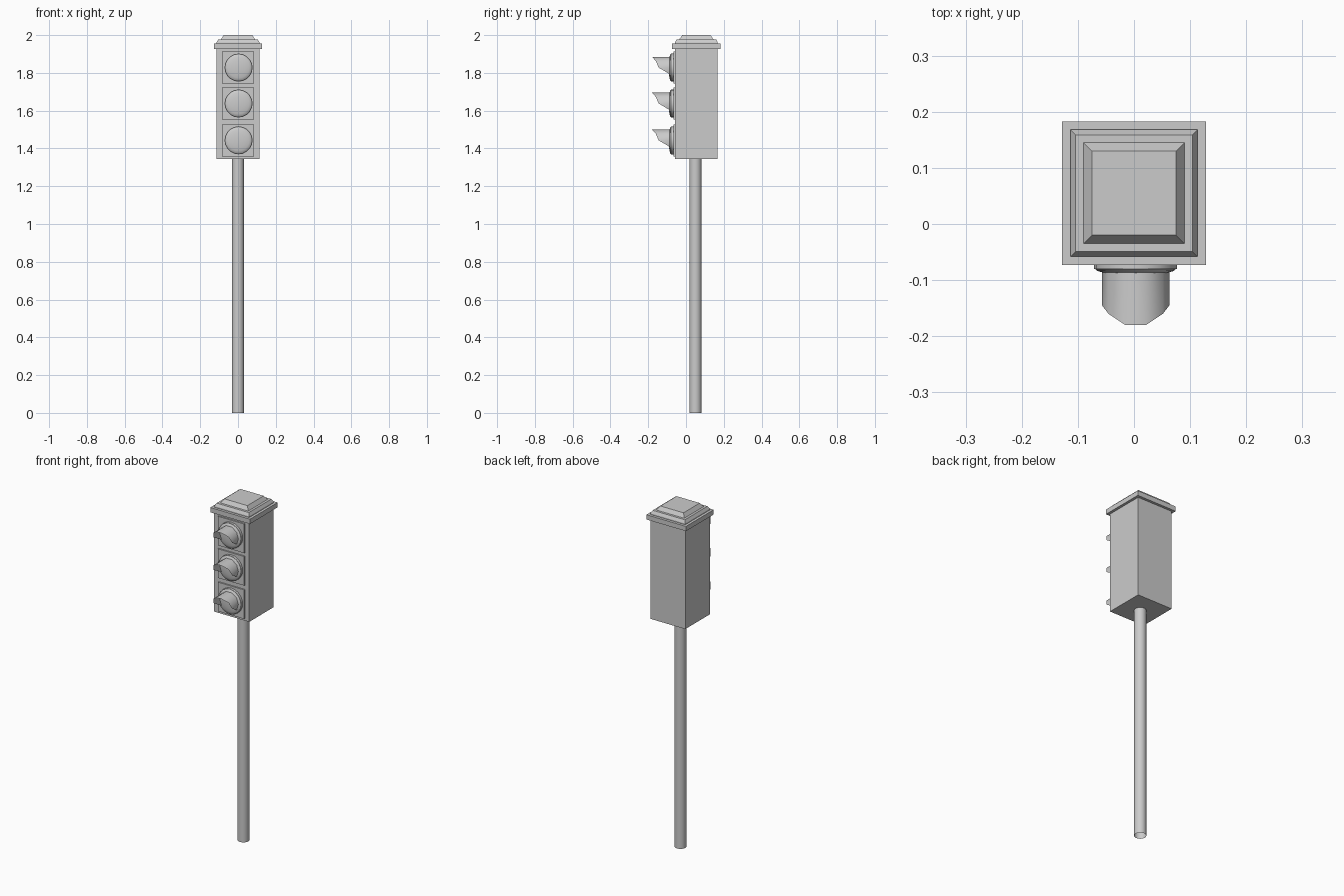
import bpy, bmesh, math

cube = bpy.data.objects.get("Cube")
if cube:
    bpy.data.objects.remove(cube)

grey = bpy.data.materials.new("plain grey")
grey.use_nodes = True
grey.diffuse_color = (0.6, 0.6, 0.6, 1)
grey.node_tree.nodes["Principled BSDF"].inputs["Base Color"].default_value = grey.diffuse_color

CY = 0.055  # depth centre of housing and pole


def make(name, bm, smooth=None):
    bmesh.ops.recalc_face_normals(bm, faces=bm.faces)
    mesh = bpy.data.meshes.new(name)
    bm.to_mesh(mesh)
    bm.free()
    mesh.materials.append(grey)
    obj = bpy.data.objects.new(name, mesh)
    bpy.context.collection.objects.link(obj)
    if smooth:
        bpy.ops.object.select_all(action='DESELECT')
        obj.select_set(True)
        bpy.context.view_layer.objects.active = obj
        bpy.ops.object.shade_smooth_by_angle(angle=math.radians(smooth))
    return obj


def loft(rings, cap_start=True, cap_end=True, closed=True):
    """Skin a list of equally long point rings."""
    bm = bmesh.new()
    rows = [[bm.verts.new(p) for p in ring] for ring in rings]
    n = len(rows[0])
    for a, b in zip(rows, rows[1:]):
        for i in range(n if closed else n - 1):
            j = (i + 1) % n
            bm.faces.new((a[i], a[j], b[j], b[i]))
    if cap_start:
        bm.faces.new(rows[0])
    if cap_end:
        bm.faces.new(rows[-1])
    return bm


def square(half, z):
    return [(sx * half, CY + sy * half, z)
            for sx, sy in ((-1, -1), (1, -1), (1, 1), (-1, 1))]


def square_block(name, *levels):
    return make(name, loft([square(h, z) for h, z in levels]))


def circle(r, n, place):
    return [place(r * math.sin(math.tau * i / n), r * math.cos(math.tau * i / n))
            for i in range(n)]


# Pole: open-ended tube
pole_rings = [circle(0.032, 20, lambda x, y, z=z: (x, y + CY - 0.005, z))
              for z in (0, 1.345)]
make("pole", loft(pole_rings, False, False), 40)

# Housing and stepped roof
square_block("housing", (0.113, 1.345), (0.113, 1.93))
square_block("roof_slab", (0.128, 1.927), (0.128, 1.955))
square_block("roof_lower_step", (0.113, 1.955), (0.113, 1.962), (0.104, 1.978))
square_block("roof_upper_step", (0.09, 1.978), (0.075, 2.0))

# Three lamps, each with a backing plate, rim, domed lens and pointed hood
RX = 0.003
VISOR = ((18, -0.18), (54, -0.16), (90, -0.145), (126, -0.085))
for label, z in (("top", 1.828), ("middle", 1.638), ("bottom", 1.443)):
    plate = [[(RX - 0.002 + sx * 0.085, y, z + sz * 0.085)
              for sx, sz in ((-1, -1), (1, -1), (1, 1), (-1, 1))]
             for y in (-0.05, -0.066)]
    make(label + "_lamp_plate", loft(plate))

    def at(y):
        return lambda a, b: (RX + a, y, z + b)

    make(label + "_lamp_rim",
         loft([circle(0.074, 20, at(y)) for y in (-0.06, -0.08)]), 40)

    dome = [circle(0.073 * math.cos(t), 20, at(-0.079 - 0.013 * math.sin(t)))
            for t in (math.radians(d) for d in (0, 20, 40, 60, 80))]
    make(label + "_lens", loft(dome, cap_start=False), 60)

    edge = [(-a, y) for a, y in reversed(VISOR)] + list(VISOR)
    hood = [[(RX + 0.06 * math.sin(math.radians(a)), y if tip else -0.078,
              z + 0.06 * math.cos(math.radians(a))) for a, y in edge]
            for tip in (False, True)]
    make(label + "_hood", loft(hood, False, False, closed=False), 45)
